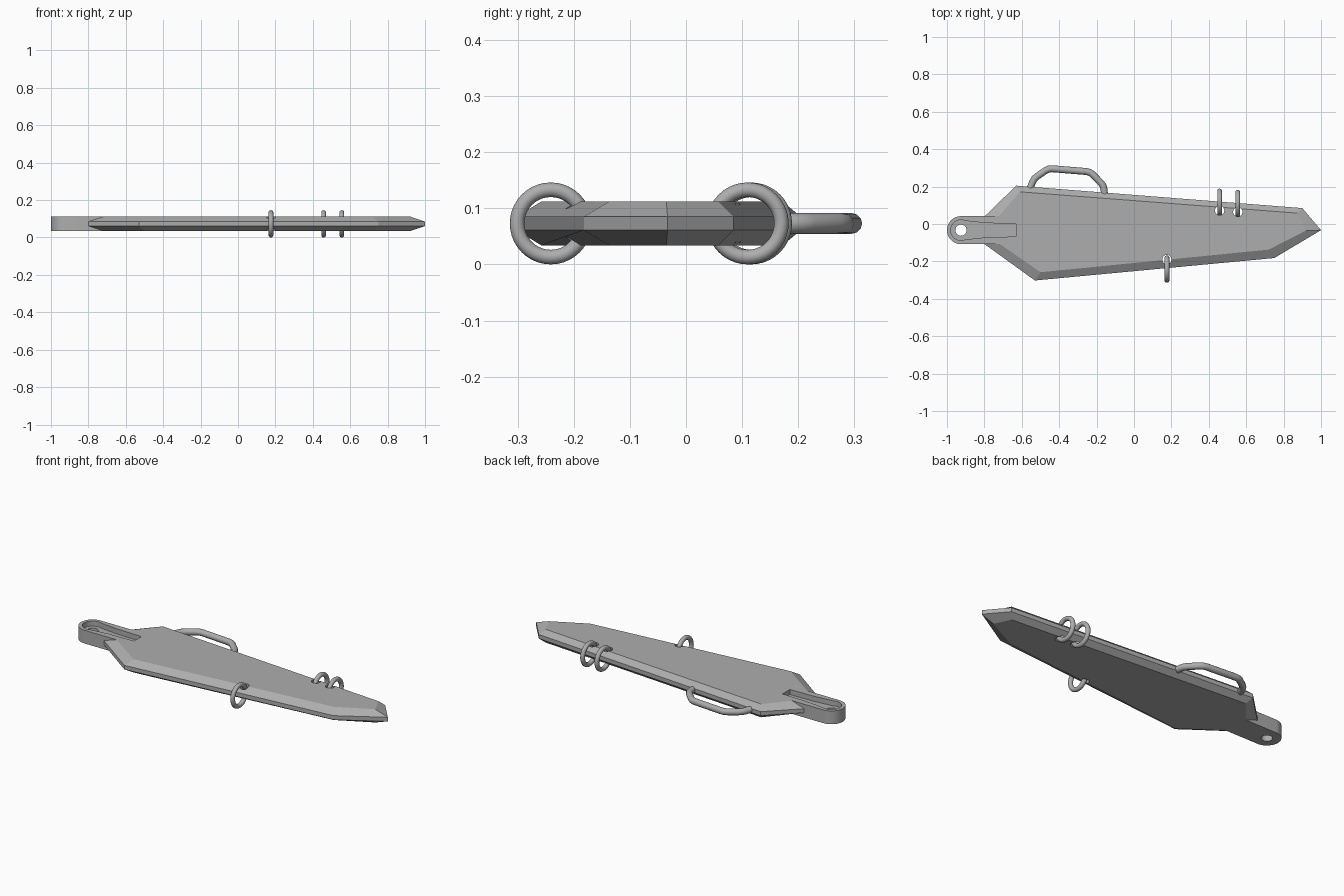
import bpy, bmesh, math
from mathutils import Vector

cube = bpy.data.objects.get("Cube")
if cube:
    bpy.data.objects.remove(cube, do_unlink=True)

MID = 0.073      # height of the centre plane
HALF = 0.039     # half thickness of the blade
EDGE = 0.012     # half thickness of the blunt rim
TANG_X, TANG_Y = -0.925, -0.033

steel = bpy.data.materials.new("grey steel")
steel.use_nodes = True
steel.diffuse_color = (0.42, 0.42, 0.42, 1)
steel.node_tree.nodes["Principled BSDF"].inputs["Base Color"].default_value = (0.42, 0.42, 0.42, 1)


def loft(name, layers):
    """Solid through a stack of (outline, height) layers."""
    bm = bmesh.new()
    rings = [[bm.verts.new((x, y, z)) for x, y in pts] for pts, z in layers]
    bm.faces.new(rings[0])
    bm.faces.new(rings[-1])
    n = len(rings[0])
    for a, b in zip(rings, rings[1:]):
        for i in range(n):
            j = (i + 1) % n
            bm.faces.new((a[i], a[j], b[j], b[i]))
    bmesh.ops.recalc_face_normals(bm, faces=bm.faces)
    mesh = bpy.data.meshes.new(name)
    bm.to_mesh(mesh)
    bm.free()
    obj = bpy.data.objects.new(name, mesh)
    bpy.context.collection.objects.link(obj)
    mesh.materials.append(steel)
    return obj


def arc(radius, start, end, steps, cx=TANG_X, cy=TANG_Y):
    angles = [math.radians(start + (end - start) * i / steps) for i in range(steps + 1)]
    return [(cx + radius * math.cos(a), cy + radius * math.sin(a)) for a in angles]


def activate(obj):
    bpy.ops.object.select_all(action='DESELECT')
    obj.select_set(True)
    bpy.context.view_layer.objects.active = obj


def cut(obj, cutter):
    activate(obj)
    mod = obj.modifiers.new("cut", 'BOOLEAN')
    mod.operation = 'DIFFERENCE'
    mod.solver = 'EXACT'
    mod.object = cutter
    bpy.ops.object.modifier_apply(modifier=mod.name)


def smooth(obj):
    activate(obj)
    bpy.ops.object.shade_smooth_by_angle(angle=math.radians(35))


def hole_cutter(x, y, radius):
    outline = arc(radius, 0, 345, 23, x, y)
    return loft("hole_cutter", [(outline, -0.1), (outline, 0.3)])


# Blade: blunt rim with chamfers to the flat faces
rim = [(-0.63, 0.205), (0.90, 0.085), (1.0, -0.033), (0.75, -0.182),
       (-0.53, -0.302), (-0.81, -0.10), (-0.81, 0.03)]
flat = [(-0.61, 0.172), (0.875, 0.058), (0.92, -0.035), (0.72, -0.137),
        (-0.50, -0.258), (-0.73, -0.098), (-0.73, 0.032)]
blade = loft("blade", [(flat, MID - HALF), (rim, MID - EDGE), (rim, MID + EDGE), (flat, MID + HALF)])

# Tang with rounded end
outline = arc(0.075, 90, 270, 20) + [(-0.72, TANG_Y - 0.075), (-0.72, TANG_Y + 0.075)]
tang = loft("tang", [(outline, MID - HALF), (outline, MID + HALF)])

# Recess along the tang, and its pin hole
slot = arc(0.055, 65, 295, 20) + [(-0.79, -0.071), (-0.63, -0.067), (-0.63, 0.001), (-0.79, 0.005)]
recess = loft("recess_cutter", [(slot, MID + HALF - 0.03), (slot, 0.3)])
pin = hole_cutter(TANG_X, TANG_Y, 0.03)
cutters = [recess, pin]
cut(blade, recess)
cut(tang, recess)
cut(tang, pin)

# Rings threaded through holes in the blade: x, ring y, hole y
for label, x, ring_y, hole_y in (("back_inner_ring", 0.458, 0.116, 0.072),
                                 ("back_outer_ring", 0.555, 0.110, 0.065),
                                 ("front_ring", 0.176, -0.241, -0.19)):
    hole = hole_cutter(x, hole_y, 0.025)
    cut(blade, hole)
    cutters.append(hole)
    bpy.ops.mesh.primitive_torus_add(major_radius=0.060, minor_radius=0.013,
                                     major_segments=40, minor_segments=14,
                                     location=(x, ring_y, MID),
                                     rotation=(0, math.pi / 2, 0))
    ring = bpy.context.object
    ring.name = label
    ring.data.materials.append(steel)
    smooth(ring)

for c in cutters:
    bpy.data.objects.remove(c, do_unlink=True)
smooth(tang)

# Bent bar handle on the back edge, each corner rounded with three points
path = [Vector((x, y, MID)) for x, y in ((-0.56, 0.18), (-0.535, 0.243), (-0.457, 0.297),
                                         (-0.235, 0.279), (-0.162, 0.205), (-0.157, 0.15))]
points = [path[0]]
for prev, here, nxt in zip(path, path[1:], path[2:]):
    a = here + (prev - here).normalized() * 0.02
    b = here + (nxt - here).normalized() * 0.02
    points += [a, (a + b) / 4 + here / 2, b]
points.append(path[-1])
curve = bpy.data.curves.new("handle", 'CURVE')
curve.dimensions = '3D'
curve.bevel_depth = 0.0185
curve.bevel_resolution = 4
curve.use_fill_caps = True
spline = curve.splines.new('POLY')
spline.points.add(len(points) - 1)
for p, co in zip(spline.points, points):
    p.co = (*co, 1)
curve.materials.append(steel)
handle = bpy.data.objects.new("handle", curve)
bpy.context.collection.objects.link(handle)
activate(handle)
bpy.ops.object.convert(target='MESH')
smooth(bpy.context.object)
